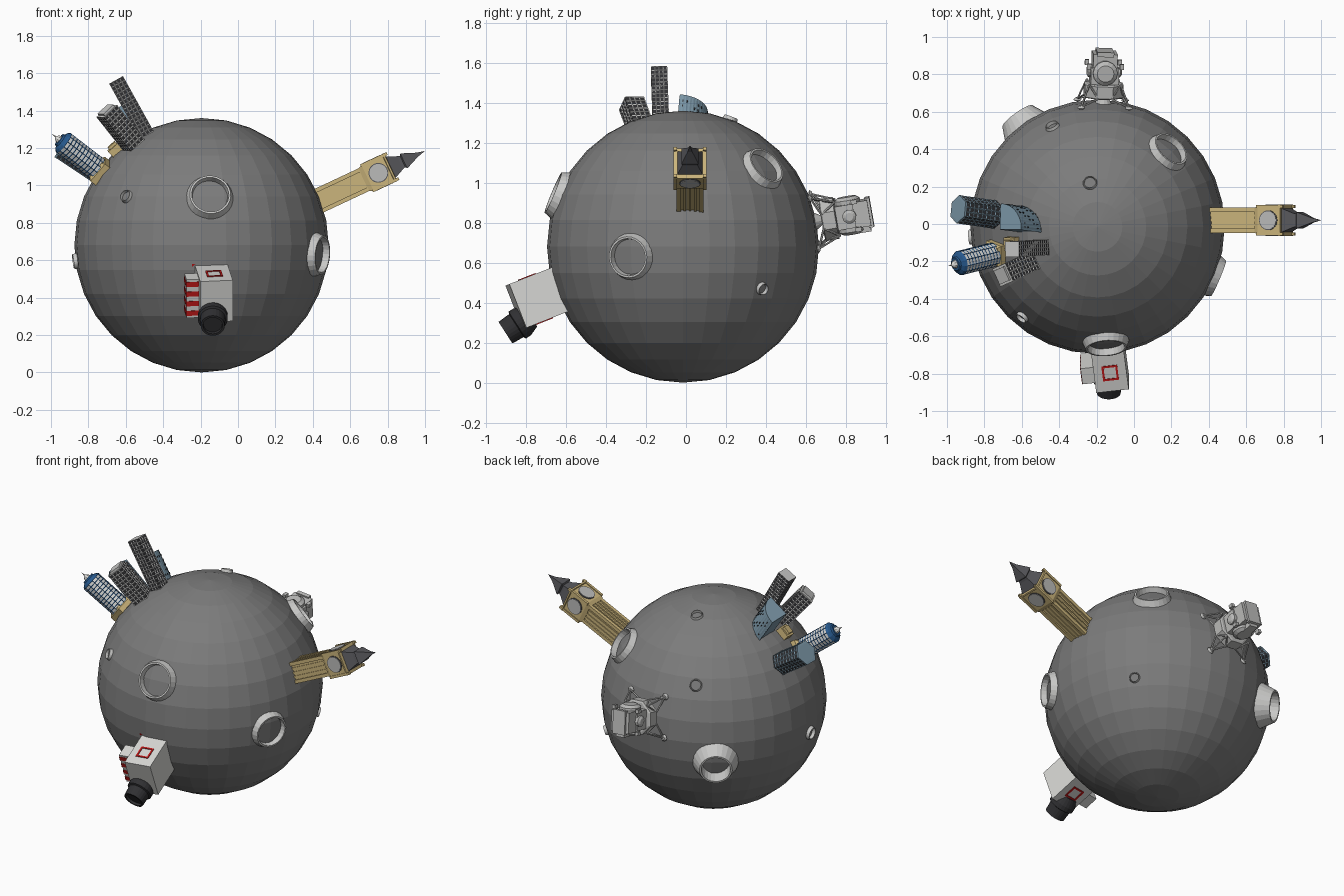
import bpy, bmesh, math
from mathutils import Matrix, Vector

if "Cube" in bpy.data.objects:
    bpy.data.objects.remove(bpy.data.objects["Cube"])

def mat(name, r, g, b):
    m = bpy.data.materials.new(name)
    m.diffuse_color = (r, g, b, 1)
    m.use_nodes = True
    m.node_tree.nodes["Principled BSDF"].inputs["Base Color"].default_value = m.diffuse_color
    return m

MOON = mat("moon_grey", .2, .2, .2)
RIM = mat("rim_grey", .58, .58, .57)
STONE = mat("tan_stone", .60, .46, .20)
BLACK = mat("near_black", .03, .03, .033)
SLATE = mat("slate", .10, .10, .11)
RED = mat("red", .55, .01, .01)
BLUE = mat("deep_blue", .02, .10, .27)
STEEL = mat("blue_grey", .20, .31, .39)
METAL = mat("lander_grey", .50, .50, .49)
WHITE = mat("off_white", .68, .68, .66)

C, R = Vector((-.195, -.015, .68)), .68

def frame(origin, axis, hint=(1, 0, 0), twist=0):
    """Matrix at origin with local z along axis and local x near hint."""
    z = Vector(axis).normalized()
    h = Vector(hint)
    x = (h - z * h.dot(z)).normalized()
    y = z.cross(x)
    m = Matrix((x, y, z)).transposed().to_4x4()
    m.translation = Vector(origin)
    return m @ Matrix.Rotation(twist, 4, 'Z')

def finish(name, bm, M, *mats):
    bmesh.ops.remove_doubles(bm, verts=bm.verts, dist=1e-6)
    bmesh.ops.recalc_face_normals(bm, faces=bm.faces)
    me = bpy.data.meshes.new(name)
    bm.to_mesh(me)
    bm.free()
    ob = bpy.data.objects.new(name, me)
    for m in mats:
        me.materials.append(m)
    ob.matrix_world = M
    bpy.context.collection.objects.link(ob)
    return ob

def boxes(name, M, parts, m):
    """One object from several (centre, size) boxes."""
    bm = bmesh.new()
    for c, s in parts:
        bmesh.ops.create_cube(bm, size=1, matrix=Matrix.Translation(c) @ Matrix.Diagonal((*s, 1)))
    return finish(name, bm, M, m)

def lathe(name, M, prof, n, m, rot=0, closed=False):
    """Spin an (r, z) profile into n sides."""
    bm = bmesh.new()
    rings = []
    for r, z in prof:
        rings.append([bm.verts.new((r * math.cos(rot + math.tau * i / n),
                                    r * math.sin(rot + math.tau * i / n), z)) for i in range(n)])
    pairs = list(zip(rings, rings[1:])) + ([(rings[-1], rings[0])] if closed else [])
    for a, b in pairs:
        for i in range(n):
            j = (i + 1) % n
            bm.faces.new((a[i], a[j], b[j], b[i]))
    if not closed:
        for ring, (r, z) in ((rings[0], prof[0]), (rings[-1], prof[-1])):
            if r > 1e-4:
                bm.faces.new(ring)
    bmesh.ops.dissolve_degenerate(bm, dist=1e-5, edges=bm.edges)
    return finish(name, bm, M, m)

def square(name, M, prof, m):
    """Square tapering solid; profile gives half widths."""
    return lathe(name, M, [(r * math.sqrt(2), z) for r, z in prof], 4, m, math.pi / 4)

def rods(name, M, segs, r, m):
    bm = bmesh.new()
    for a, b in segs:
        a, b = Vector(a), Vector(b)
        T = Matrix.Translation((a + b) / 2) @ (b - a).to_track_quat('Z', 'Y').to_matrix().to_4x4()
        bmesh.ops.create_cone(bm, cap_ends=True, segments=6, radius1=r, radius2=r,
                              depth=(b - a).length, matrix=T)
    return finish(name, bm, M, m)

def tower(name, M, plan, z0, z1, cell, rows, wall, glass):
    """Prism whose sides are a grid of inset windows."""
    bm = bmesh.new()
    cells = []
    for a, b in zip(plan, plan[1:] + plan[:1]):
        a, b = Vector(a), Vector(b)
        cols = max(1, round((b - a).length / cell))
        grid = [[bm.verts.new((*a.lerp(b, i / cols), z0 + (z1 - z0) * k / rows))
                 for i in range(cols + 1)] for k in range(rows + 1)]
        for k in range(rows):
            for i in range(cols):
                cells.append(bm.faces.new((grid[k][i], grid[k][i + 1], grid[k + 1][i + 1], grid[k + 1][i])))
    bmesh.ops.remove_doubles(bm, verts=bm.verts, dist=1e-6)
    bm.normal_update()
    bmesh.ops.inset_individual(bm, faces=cells, thickness=min(cell, (z1 - z0) / rows) * .2, depth=-.002)
    for f in cells:
        f.material_index = 1
    for z in (z0, z1):
        bm.faces.new([bm.verts.new((*p, z)) for p in plan])
    return finish(name, bm, M, wall, glass)

def ngon(n, r):
    return [(r * math.cos(math.tau * i / n), r * math.sin(math.tau * i / n)) for i in range(n)]

def rect(w, d):
    return [(-w / 2, -d / 2), (w / 2, -d / 2), (w / 2, d / 2), (-w / 2, d / 2)]

# Moon ball
bm = bmesh.new()
bmesh.ops.create_uvsphere(bm, u_segments=32, v_segments=16, radius=R)
finish("moon_ball", bm, Matrix.Translation(C), MOON)

# Craters: direction, base radius, rim height
craters = [((.045, -.623, .26), .128, .025), ((.615, -.262, -.05), .120, .025),
           ((.377, .40, .39), .120, .025), ((-.42, .58, -.147), .142, .065),
           ((-.4, -.48, .26), .037, .014), ((-.04, .235, .634), .04, .014),
           ((.51, .395, -.21), .034, .014), ((-.245, .545, .347), .04, .014),
           ((-.67, -.054, -.085), .045, .014)]
for i, (d, r, h) in enumerate(craters):
    M = frame(C + Vector(d).normalized() * R, d, (.1, .2, 1))
    sink = -r * r / (2 * R) - .012
    top = .70 if h > .05 else .86
    lathe(f"crater_rim_{i + 1}", M, [(r, sink), (r * top, h), (r * (top - .08), h), (r * (top - .14), sink)],
          24, RIM, closed=True)

# Clock tower
M = frame((.45, .02, .926), (.55, 0, .258), (0, 1, 0))
square("clock_tower_shaft", M, [(.058, -.07), (.058, .27)], STONE)
ribs = []
for s in (-1, 1):
    for t in (-1, 1):
        ribs.append(((s * .056, t * .056, .10), (.022, .022, .34)))
    for o in (-.026, 0, .026):
        ribs += [((s * .058, o, .10), (.012, .012, .34)), ((o, s * .058, .10), (.012, .012, .34))]
boxes("clock_tower_ribs", M, ribs, STONE)
square("clock_tower_belfry", M, [(.066, .245), (.076, .268), (.076, .39), (.083, .393), (.083, .403), (.062, .405)], STONE)
boxes("clock_tower_corner_posts", M, [((s * .074, t * .074, .34), (.016, .016, .155))
                                      for s in (-1, 1) for t in (-1, 1)], STONE)
for k in range(4):
    F = M @ Matrix.Rotation(k * math.pi / 2, 4, 'Z') @ Matrix.Translation((.076, 0, .332)) @ Matrix.Rotation(math.pi / 2, 4, 'Y')
    lathe(f"clock_rim_{k + 1}", F, [(.053, -.002), (.053, .004)], 24, SLATE)
    lathe(f"clock_face_{k + 1}", F, [(.048, -.002), (.048, .007)], 24, METAL)
square("clock_tower_roof", M, [(.064, .403), (.038, .46), (.034, .475), (.043, .482), (.041, .490), (.012, .56), (0, .607)], SLATE)

# Lander
M = frame((-.165, .636, .805), (.03, .98, .17), (1, 0, 0), .08)
lathe("lander_descent_stage", M, [(.108, .045), (.112, .05), (.112, .115), (.10, .12)], 8, METAL, math.pi / 8)
lathe("lander_nozzle", M, [(.045, .01), (.02, .05)], 12, METAL)
legs, feet = [], []
for s in (-1, 1):
    for t in (-1, 1):
        f = (s * .128, t * .128, .01)
        legs += [(f, (s * .085, t * .085, .125)), (f, (s * .10, t * .035, .05)), (f, (s * .035, t * .10, .05)),
                 ((s * .085, t * .085, .125), (s * .10, t * .035, .05)),
                 ((s * .085, t * .085, .125), (s * .035, t * .10, .05))]
        feet.append(f)
rods("lander_legs", M, legs, .0055, METAL)
for i, f in enumerate(feet):
    lathe(f"lander_foot_{i + 1}", M @ Matrix.Translation(f), [(.012, -.012), (.022, -.006), (.012, .006)], 10, METAL)
drum = M @ Matrix.Translation((0, 0, .185)) @ Matrix.Rotation(math.pi / 2, 4, 'X')
lathe("lander_crew_drum", drum, [(.045, -.095), (.066, -.08), (.066, .08), (.045, .095)], 14, METAL)
boxes("lander_cabin", M, [((0, 0, .165), (.15, .12, .09)), ((0, 0, .235), (.13, .13, .10)),
                          ((0, 0, .285), (.09, .15, .025)), ((.0, .075, .25), (.06, .04, .06))], METAL)
for s in (-1, 1):
    T = M @ Matrix.Translation((s * .072, 0, .185)) @ Matrix.Rotation(s * math.pi / 2, 4, 'Y')
    lathe("lander_side_tank", T, [(.035, -.01), (.035, .012), (.02, .022)], 12, METAL)
boxes("lander_thrusters", M, [((s * .088, t * .07, .22), (.022, .022, .03)) for s in (-1, 1) for t in (-1, 1)], METAL)

# White machine with striped side pod and black nozzle
M = frame((-.13, -.735, .425), (.12, -.92, -.36), (1, 0, 0))
boxes("machine_body", M, [((0, 0, 0), (.175, .235, .25))], WHITE)
boxes("machine_base_rim", M, [((-.004, 0, -.121), (.195, .25, .009))], RED)
for s in (-1, 1):
    boxes("machine_red_frame", M, [((x, s * .1185, .02), (.011, .006, .085)) for x in (-.037, .037)] +
          [((0, s * .1185, .02 + z), (.085, .006, .011)) for z in (-.037, .037)], RED)
boxes("machine_side_pod", M, [((-.12, 0, .025), (.07, .22, .09))], WHITE)
boxes("machine_pod_stripes", M, [((-.121, -.083 + .055 * k, .027), (.0735, .028, .091)) for k in range(4)], RED)
N = frame((-.135, -.903, .25), (.0, -.84, -.54))
lathe("machine_nozzle", N, [(.06, -.15), (.08, -.10), (.08, -.07), (.068, -.065), (.064, 0), (.052, 0), (.050, -.015)], 24, BLACK)

# Grid tower and pale office tower
M = frame((-.497, -.125, 1.285), (-.155, -.01, .279), (.87, 0, .49))
tower("grid_tower", M, rect(.085, .082), -.04, .318, .021, 16, RIM, BLACK)
M = frame((-.545, -.2, 1.2), (-.161, -.075, .203), (.8, 0, .5), .35)
tower("office_tower", M, rect(.10, .105), -.03, .262, .026, 12, WHITE, BLACK)
boxes("office_tower_cap", M, [((0, 0, .268), (.075, .08, .014))], RIM)

# Round blue tower on a stone plinth
M = frame((-.715, -.155, 1.06), (-.221, -.055, .17))
square("blue_tower_plinth", M, [(.062, -.05), (.062, .045), (.05, .06)], STONE)
tower("blue_tower", M, ngon(12, .066), .05, .278, .034, 11, BLUE, WHITE)
lathe("blue_tower_crown", M, [(.067, .277), (.058, .29), (.04, .30), (.036, .31)], 12, BLUE)
lathe("blue_tower_spike", M, [(.024, .308), (.018, .322), (.005, .335), (0, .36)], 8, WHITE)

# Six-sided tower
M = frame((-.74, .05, 1.07), (-.21, .03, .14), (0, 1, 0))
tower("six_sided_tower", M, ngon(6, .076), -.04, .235, .025, 10, STEEL, BLACK)
lathe("six_sided_cap", M, [(.077, .234), (.077, .243), (.06, .244)], 6, STEEL)

# Quarter-round building
n = Vector((-.57, .07, .82)).normalized()
M = frame((-.72, -.03, 1.365), n, (.82, 0, .57))
arc = [(.14 * math.cos(a * math.pi / 24), .14 * math.sin(a * math.pi / 24)) for a in range(13)]
tower("quarter_round_building", M, [(0, 0)] + arc, -.23, -.004, .14, 1, STEEL, STEEL)
lathe_rows = []
for k in range(6):
    for j in range(9):
        if (k * 5 + j * 3) % 4 < 2:
            a = (j + .8) * math.pi / 20
            lathe_rows.append(((.139 * math.cos(a), .139 * math.sin(a), -.19 + .03 * k), (.006, .006, .012)))
boxes("quarter_round_windows", M, lathe_rows, BLACK)

# Small stone house between the towers
M = frame((-.625, -.10, 1.16), (-.43, -.08, .48), (.8, 0, .5))
boxes("stone_house", M, [((0, 0, .02), (.075, .07, .09)), ((0, 0, .07), (.05, .045, .02))], STONE)
